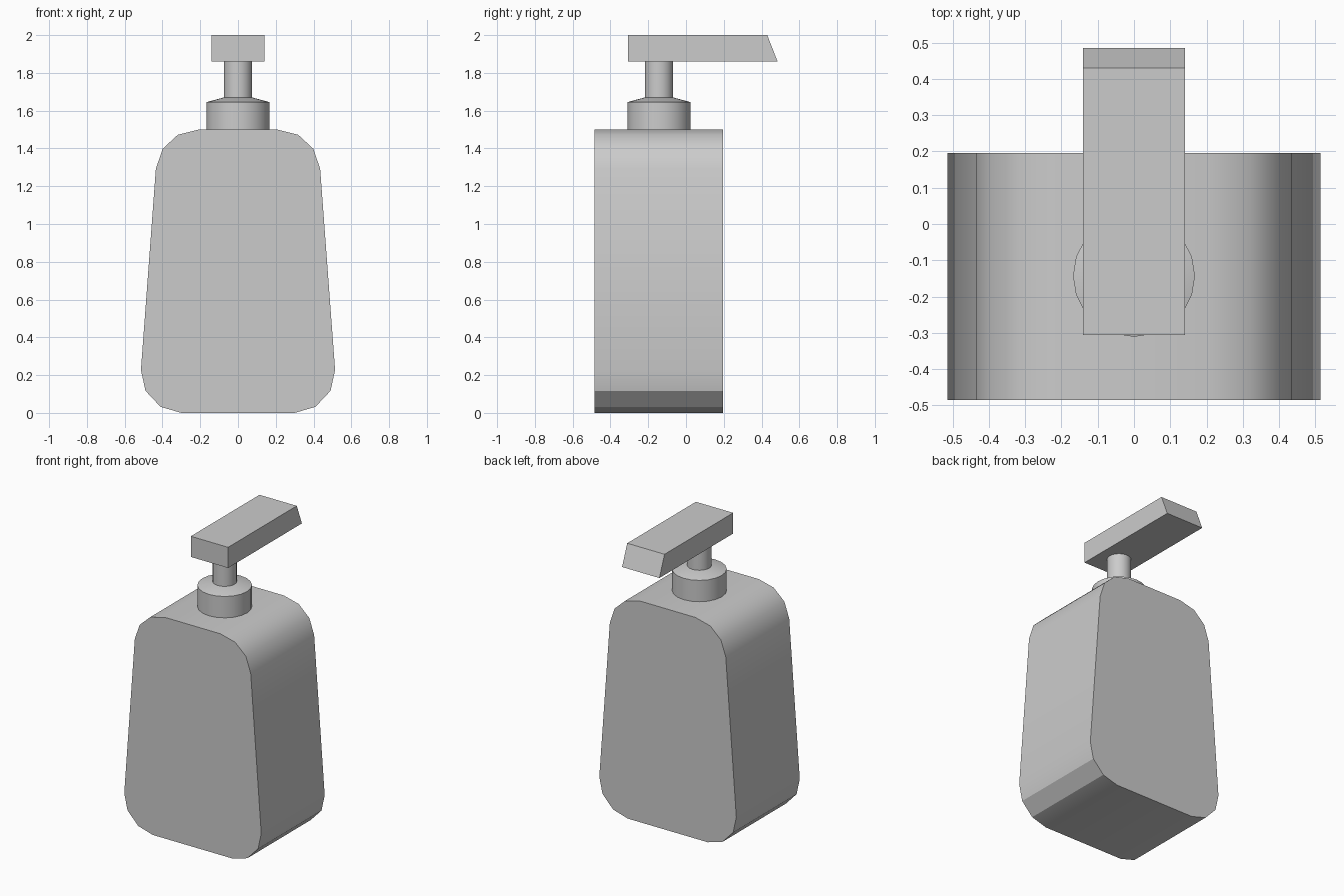
import bpy, bmesh, math

if "Cube" in bpy.data.objects:
    bpy.data.objects.remove(bpy.data.objects["Cube"])

PUMP_Y = -0.143


def finish(bm, name, angle=30):
    bmesh.ops.recalc_face_normals(bm, faces=bm.faces[:])
    mesh = bpy.data.meshes.new(name)
    bm.to_mesh(mesh)
    bm.free()
    obj = bpy.data.objects.new(name, mesh)
    bpy.context.collection.objects.link(obj)
    bpy.ops.object.select_all(action='DESELECT')
    obj.select_set(True)
    bpy.context.view_layer.objects.active = obj
    bpy.ops.object.shade_smooth_by_angle(angle=math.radians(angle))
    return obj


def extrude_profile(name, points, offset):
    bm = bmesh.new()
    face = bm.faces.new([bm.verts.new(p) for p in points])
    geom = bmesh.ops.extrude_face_region(bm, geom=[face], use_keep_orig=True)["geom"]
    moved = [g for g in geom if isinstance(g, bmesh.types.BMVert)]
    bmesh.ops.translate(bm, verts=moved, vec=offset)
    return finish(bm, name)


def turned(name, rings, sides=20):
    # stacked rings of (radius, z) around the pump axis, capped at both ends
    bm = bmesh.new()
    loops = [[bm.verts.new((r * math.cos(math.tau * i / sides),
                            PUMP_Y + r * math.sin(math.tau * i / sides), z))
              for i in range(sides)] for r, z in rings]
    for low, high in zip(loops, loops[1:]):
        for i in range(sides):
            j = (i + 1) % sides
            bm.faces.new((low[i], low[j], high[j], high[i]))
    bm.faces.new(loops[0])
    bm.faces.new(loops[-1])
    return finish(bm, name)


# Tapered bottle with rounded corners: mirrored front outline, extruded in depth
half = [(0.30, 0), (0.41, 0.032), (0.49, 0.117), (0.514, 0.227),
        (0.435, 1.292), (0.399, 1.398), (0.319, 1.472), (0.207, 1.50)]
outline = half + [(-x, z) for x, z in reversed(half)]
extrude_profile("bottle", [(x, -0.485, z) for x, z in outline], (0, 0.68, 0))

# Collar with sloped top
turned("collar", [(0.168, 1.495), (0.168, 1.645), (0.075, 1.67)])

# Pump stem
turned("pump_stem", [(0.075, 1.66), (0.075, 1.865)])

# Pump head with slanted nozzle end
side = [(-0.306, 1.86), (0.485, 1.86), (0.43, 2.0), (-0.306, 2.0)]
extrude_profile("pump_head", [(-0.14, y, z) for y, z in side], (0.28, 0, 0))
